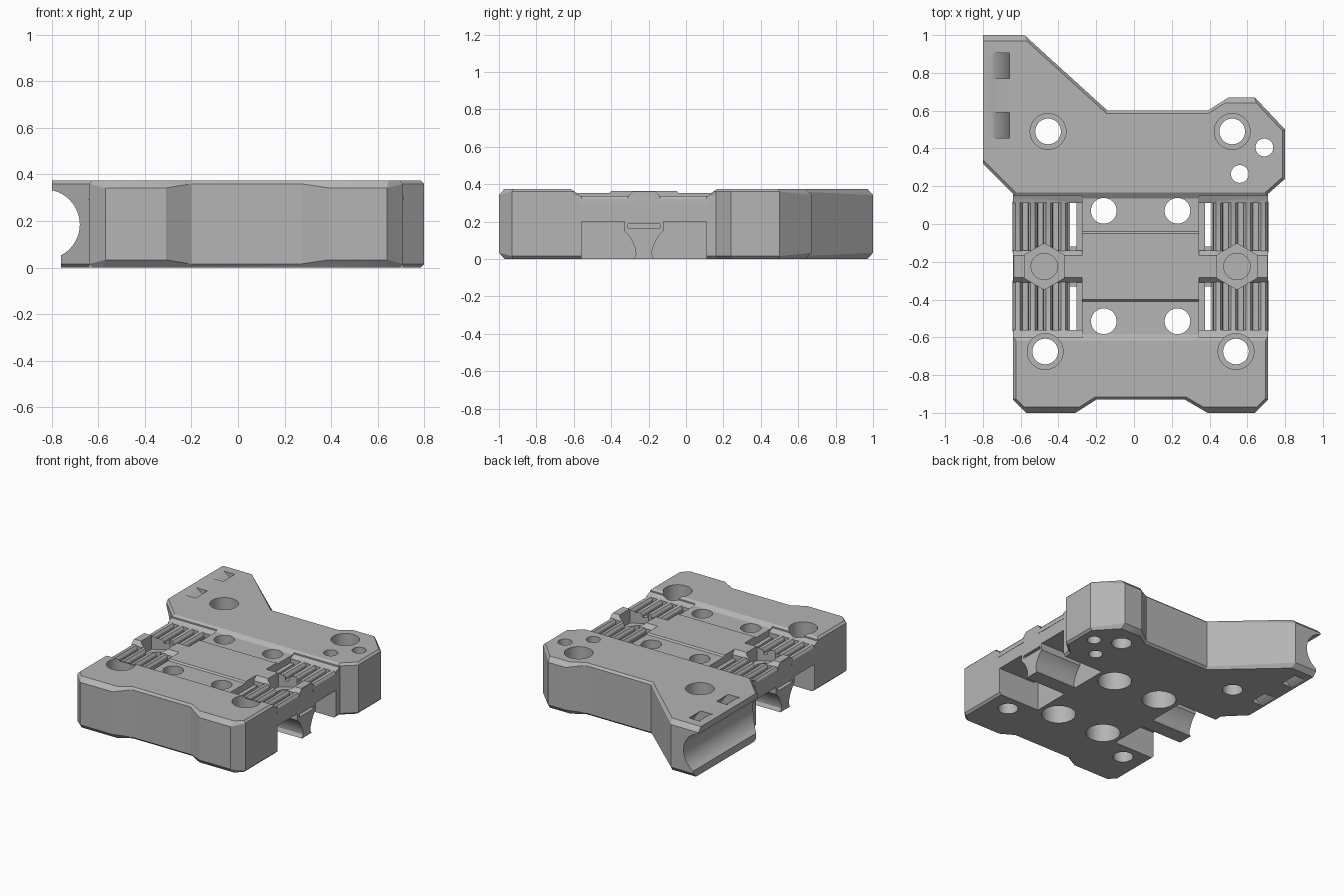
import bpy, bmesh, math
from mathutils import Vector

old = bpy.data.objects.get("Cube")
if old:
    bpy.data.objects.remove(old, do_unlink=True)

grey = bpy.data.materials.new("plain grey")
grey.use_nodes = True
grey.diffuse_color = (0.46, 0.46, 0.46, 1)
grey.node_tree.nodes["Principled BSDF"].inputs["Base Color"].default_value = grey.diffuse_color

TOP = 0.375
MID_X, MID_Y = 0.035, -0.225      # symmetry centre of the belt area


def from_rings(name, rings):
    """Closed solid through equal-length rings of points."""
    bm = bmesh.new()
    loops = [[bm.verts.new(p) for p in ring] for ring in rings]
    bm.faces.new(loops[0])
    bm.faces.new(loops[-1])
    n = len(loops[0])
    for a, b in zip(loops, loops[1:]):
        for i in range(n):
            j = (i + 1) % n
            bm.faces.new((a[i], a[j], b[j], b[i]))
    bmesh.ops.recalc_face_normals(bm, faces=bm.faces)
    mesh = bpy.data.meshes.new(name)
    bm.to_mesh(mesh)
    bm.free()
    mesh.materials.append(grey)
    obj = bpy.data.objects.new(name, mesh)
    bpy.context.collection.objects.link(obj)
    return obj


def prism_x(name, profile, x0, x1):
    return from_rings(name, [[(x, y, z) for y, z in profile] for x in (x0, x1)])


def prism_y(name, profile, y0, y1):
    return from_rings(name, [[(x, y, z) for x, z in profile] for y in (y0, y1)])


def box(name, x, y, z):
    return prism_x(name, [(y[0], z[0]), (y[1], z[0]), (y[1], z[1]), (y[0], z[1])], *x)


def drum(name, x, y, r, z0, z1, sides=40):
    ring = [(x + r * math.sin(math.tau * i / sides), y + r * math.cos(math.tau * i / sides))
            for i in range(sides)]
    return from_rings(name, [[(px, py, z) for px, py in ring] for z in (z0, z1)])


def combine(tool, operation="DIFFERENCE"):
    mod = body.modifiers.new("combine", "BOOLEAN")
    mod.operation, mod.object, mod.solver = operation, tool, "EXACT"
    bpy.context.view_layer.objects.active = body
    bpy.ops.object.modifier_apply(modifier=mod.name)
    bpy.data.objects.remove(tool, do_unlink=True)


# Chamfered outline of the carriage body
outline = [Vector(p) for p in (
    (-.8, 1), (-.8, .32), (-.64, .16), (-.64, -.93), (-.57, -1), (-.31, -1), (-.2, -.93),
    (.27, -.93), (.39, -1), (.64, -1), (.71, -.93), (.71, .16), (.8, .24), (.8, .5),
    (.64, .67), (.5, .67), (.39, .6), (-.14, .6), (-.58, 1))]
count = len(outline)


def is_end(p):
    return p.y < -.99 or p.y > .65


def inset_corner(i):
    lines = []
    for k in (i - 1, i):
        a, b = outline[k % count], outline[(k + 1) % count]
        d = (b - a).normalized()
        width = .03 if is_end(a) and abs(d.y) < .01 else .015
        if k % count == 0:
            width = 0
        lines.append((a + Vector((-d.y, d.x)) * width, d))
    (p, d), (q, e) = lines
    t = (q - p).cross(e) / d.cross(e)
    return p + d * t


inner = [inset_corner(i) for i in range(count)]
drop = [.033 if is_end(p) else .015 for p in outline]
body = from_rings("carriage_body", [
    [(p.x, p.y, 0) for p in inner],
    [(p.x, p.y, h) for p, h in zip(outline, drop)],
    [(p.x, p.y, TOP - h) for p, h in zip(outline, drop)],
    [(p.x, p.y, TOP) for p in inner]])

# Shallow recess with a raised centre strip
combine(prism_x("recess", [
    (-.617, .5), (-.617, TOP), (-.585, .353), (-.41, .353), (-.4, .364), (-.05, .364),
    (-.04, .353), (.135, .353), (.167, TOP), (.167, .5)], -1, 1))

# Belt grooves, teeth, side notches and clamps, the same on both sides
groove = [(-.6, .5), (-.6, .353), (-.56, .335), (-.56, .305), (-.31, .305),
          (-.31, .335), (-.28, .366), (-.28, .5)]
clamp = [(-.33, .22), (-.33, .15), (-.305, .125), (-.285, .09), (-.27, .05), (-.268, .025),
         (-.28, 0), (-.17, 0), (-.182, .025), (-.18, .05), (-.165, .09), (-.145, .125),
         (-.12, .15), (-.12, .22)]
for side in (-1, 1):
    def xs(a, b):
        """Distances from the centre line, as x positions on this side."""
        return tuple(sorted((MID_X + side * a, MID_X + side * b)))

    combine(box("side_notch", xs(.34, 1), (-.56, .11), (-.1, .2)))
    for flip in (False, True):
        shape = [(2 * MID_Y - y, z) for y, z in groove] if flip else groove
        ys = (-.14, .11) if flip else (-.56, -.31)
        combine(prism_x("belt_groove", shape, *xs(.31, 1)))
        combine(box("belt_slot", xs(.34, .375), ys, (.1, .32)))
        # rounded belt teeth
        for k in range(4):
            cx = MID_X + side * (.41 + k * .08)
            tooth = [(cx - .027, .29), (cx + .027, .29), (cx + .024, .322),
                     (cx + .012, .338), (cx - .012, .338), (cx - .024, .322)]
            combine(prism_y("belt_tooth", tooth, ys[0] - .01, ys[1] + .01), "UNION")
    combine(prism_x("clamp_bar", clamp, *xs(.33, .675)), "UNION")
    combine(box("nut_slot", xs(.4, 1), (-.31, -.14), (.166, .186)))
    cx = MID_X + side * .51
    combine(drum("hex_pocket", cx, MID_Y, .122, .26, .5, 6))
    combine(drum("screw_hole", cx, MID_Y, .07, .215, .5))

# Bearing block screws: narrow through holes, wide from below
for x in (-.16, .23):
    for y in (.07, -.515):
        combine(drum("block_hole", x, y, .068, -.1, .5))
        combine(drum("block_bore", x, y, .115, -.1, .2))

# Corner screws: narrow through holes, wide from above
for x, y in ((-.455, .49), (.52, .49), (-.47, -.675), (.54, -.675)):
    combine(drum("corner_hole", x, y, .068, -.1, .5))
    combine(drum("corner_bore", x, y, .095, .2, .5))
for x, y in ((.69, .405), (.56, .265)):
    combine(drum("small_hole", x, y, .047, -.1, .5))

# Cable cradle on the wing, with two curved tie tunnels
CX, CZ = -.83, .185


def arc(r, a0, a1, n):
    return [(CX + r * math.cos(math.radians(a0 + (a1 - a0) * i / n)),
             CZ + r * math.sin(math.radians(a0 + (a1 - a0) * i / n))) for i in range(n + 1)]


combine(prism_y("cradle", arc(.15, 0, 352.5, 47), .1, 1.2))
combine(box("lower_lip", (-1, -.76), (.1, 1.2), (-.1, .1)))
for y0, y1 in ((.455, .59), (.77, .905)):
    combine(prism_y("tie_tunnel", arc(.206, -72, 72, 20) + arc(.256, 72, -72, 20), y0, y1))

bpy.ops.object.select_all(action="DESELECT")
body.select_set(True)
bpy.context.view_layer.objects.active = body
bpy.ops.object.shade_smooth_by_angle(angle=math.radians(25))
